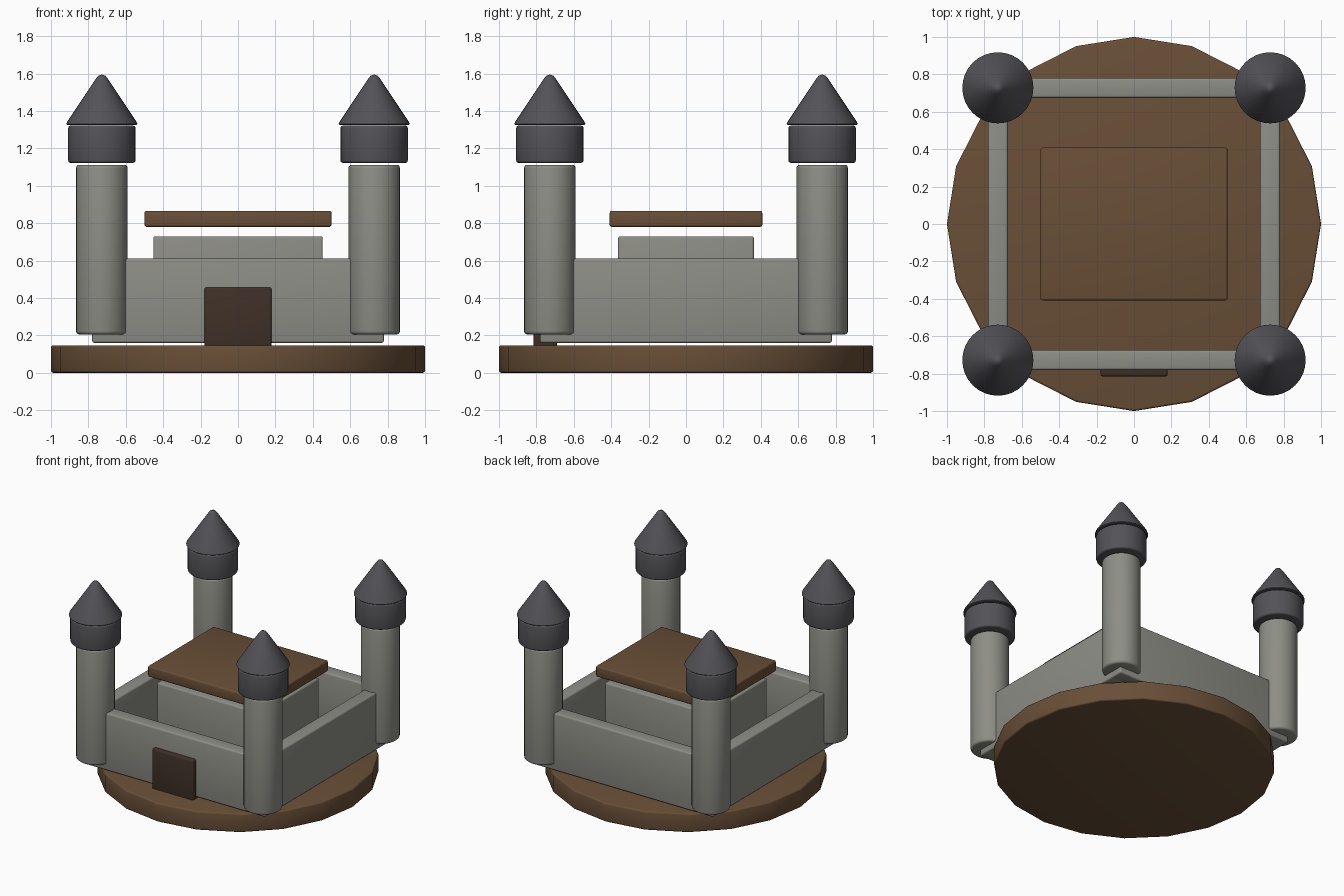
import bpy, bmesh, math

cube = bpy.data.objects.get("Cube")
if cube:
    bpy.data.objects.remove(cube, do_unlink=True)


def material(name, rgb):
    mat = bpy.data.materials.new(name)
    mat.use_nodes = True
    color = (*rgb, 1)
    mat.diffuse_color = color
    mat.node_tree.nodes["Principled BSDF"].inputs["Base Color"].default_value = color
    return mat


stone = material("grey stone", (0.27, 0.27, 0.24))
wood = material("brown wood", (0.14, 0.078, 0.038))
slate = material("dark slate", (0.088, 0.085, 0.095))
door_wood = material("dark door wood", (0.05, 0.03, 0.02))


def finish(bm, name, mat, loc):
    bmesh.ops.recalc_face_normals(bm, faces=bm.faces)
    mesh = bpy.data.meshes.new(name)
    bm.to_mesh(mesh)
    bm.free()
    mesh.materials.append(mat)
    obj = bpy.data.objects.new(name, mesh)
    obj.location = loc
    bpy.context.collection.objects.link(obj)
    bpy.ops.object.select_all(action='DESELECT')
    obj.select_set(True)
    bpy.context.view_layer.objects.active = obj
    bpy.ops.object.shade_smooth_by_angle(angle=math.radians(35))
    return obj


def box(name, mat, lo, hi, bevel=0.012):
    """Box between two corners with rounded edges."""
    bm = bmesh.new()
    bmesh.ops.create_cube(bm, size=1)
    size = [b - a for a, b in zip(lo, hi)]
    bmesh.ops.scale(bm, vec=size, verts=bm.verts)
    bmesh.ops.bevel(bm, geom=bm.edges[:], offset=bevel, segments=3,
                    profile=0.5, affect='EDGES')
    return finish(bm, name, mat, [(a + b) / 2 for a, b in zip(lo, hi)])


def lathe(name, mat, profile, sides, x=0, y=0):
    """Revolve a (radius, height) profile that starts and ends on the axis."""
    bm = bmesh.new()
    verts = [bm.verts.new((r, 0, z)) for r, z in profile]
    edges = [bm.edges.new(pair) for pair in zip(verts, verts[1:])]
    bmesh.ops.spin(bm, geom=verts + edges, cent=(0, 0, 0), axis=(0, 0, 1),
                   angle=math.tau, steps=sides, use_merge=True)
    bmesh.ops.remove_doubles(bm, verts=bm.verts, dist=0.0001)
    return finish(bm, name, mat, (x, y, 0))


def drum(radius, z0, z1, b):
    """Profile of a cylinder with rounded rims."""
    arc = [(b * math.sin(i * math.pi / 6), b * math.cos(i * math.pi / 6))
           for i in range(4)]
    bottom = [(radius - b + s, z0 + b - c) for s, c in arc]
    top = [(radius - b + s, z1 - b + c) for s, c in reversed(arc)]
    return [(0, z0)] + bottom + top + [(0, z1)]


# Round ground plate
lathe("base_plate", wood, drum(1, 0, 0.147, 0.012), 20)

# Curtain walls
for side, s in (("front", -1), ("back", 1)):
    y0, y1 = sorted((s * 0.675, s * 0.78))
    box(side + "_wall", stone, (-0.78, y0, 0.16), (0.78, y1, 0.61))
for side, s in (("right", -1), ("left", 1)):
    x0, x1 = sorted((s * 0.675, s * 0.78))
    box(side + "_wall", stone, (x0, -0.78, 0.16), (x1, 0.78, 0.61))

# Central keep with its floating roof slab
box("keep", stone, (-0.453, -0.363, 0.16), (0.453, 0.363, 0.73))
box("keep_roof", wood, (-0.5, -0.408, 0.78), (0.5, 0.408, 0.866))

# Gate door
box("gate_door", door_wood, (-0.18, -0.815, 0.13), (0.18, -0.69, 0.457))

# Corner towers with collar and pointed cap
cap = [(0, 1.325), (0.185, 1.325), (0.19, 1.33), (0.186, 1.341),
       (0.033, 1.571), (0.019, 1.588), (0, 1.595)]
for depth, y in (("front", -0.728), ("back", 0.728)):
    for side, x in (("right", -0.728), ("left", 0.728)):
        prefix = depth + "_" + side
        lathe(prefix + "_tower", stone, drum(0.138, 0.205, 1.112, 0.018), 32, x, y)
        lathe(prefix + "_collar", slate, drum(0.18, 1.122, 1.322, 0.014), 32, x, y)
        lathe(prefix + "_cap", slate, cap, 32, x, y)
